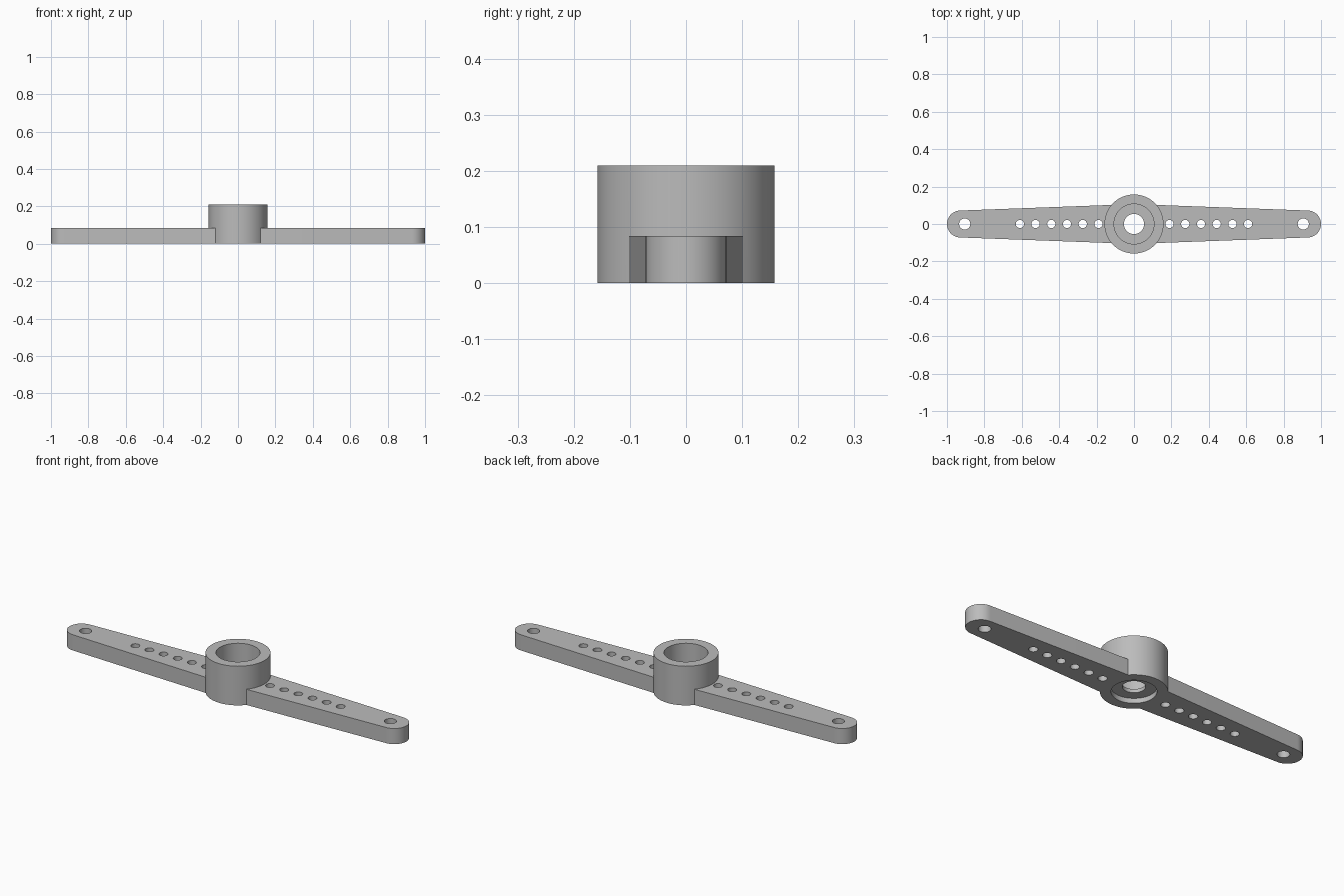
import bpy, bmesh
from math import sin, cos, pi, radians

cube = bpy.data.objects.get("Cube")
if cube:
    bpy.data.objects.remove(cube, do_unlink=True)

GREY = (0.5, 0.5, 0.5, 1)
mat = bpy.data.materials.new("grey plastic")
mat.use_nodes = True
mat.diffuse_color = GREY
mat.node_tree.nodes["Principled BSDF"].inputs["Base Color"].default_value = GREY

ARM_H, HUB_H, HUB_R = 0.084, 0.21, 0.158
TIP_R, ROOT_X, ROOT_Y = 0.072, 0.12, 0.102


def add_prism(bm, outline, z0, z1):
    """Extrude a closed counter-clockwise outline from z0 to z1."""
    low = [bm.verts.new((x, y, z0)) for x, y in outline]
    high = [bm.verts.new((x, y, z1)) for x, y in outline]
    bm.faces.new(low[::-1])
    bm.faces.new(high)
    n = len(outline)
    for i in range(n):
        j = (i + 1) % n
        bm.faces.new((low[i], low[j], high[j], high[i]))


def circle(x, r, n):
    return [(x + r * cos(2 * pi * i / n), r * sin(2 * pi * i / n)) for i in range(n)]


def make_object(name, prisms):
    bm = bmesh.new()
    for outline, z0, z1 in prisms:
        add_prism(bm, outline, z0, z1)
    mesh = bpy.data.meshes.new(name)
    bm.to_mesh(mesh)
    bm.free()
    mesh.materials.append(mat)
    obj = bpy.data.objects.new(name, mesh)
    bpy.context.collection.objects.link(obj)
    return obj


# Tapered double arm with rounded tips
tip = [(1 - TIP_R + TIP_R * cos(a), TIP_R * sin(a))
       for a in (pi * (i / 24 - 0.5) for i in range(25))]
half = [(ROOT_X, -ROOT_Y)] + tip + [(ROOT_X, ROOT_Y)]
outline = half + [(-x, -y) for x, y in half]
horn = make_object("double_arm_with_hub", [(outline, 0, ARM_H)])

# Hub joined to the arm, then socket, recess, screw hole and arm holes cut out
hub = make_object("hub_body", [(circle(0, HUB_R, 64), 0, HUB_H)])
socket = make_object("socket_cutter", [(circle(0, 0.107, 64), 0.045, 0.3)])
recess = make_object("recess_cutter", [(circle(0, 0.107, 64), -0.1, 0.026)])
screw = make_object("screw_hole_cutter", [(circle(0, 0.054, 48), -0.2, 0.4)])
small = [(0.19 + 0.084 * i, 0.022) for i in range(6)]
holes = make_object("arm_hole_cutter",
                    [(circle(side * x, r, 24), -0.1, 0.2)
                     for side in (-1, 1) for x, r in small + [(0.905, 0.03)]])

tools = [(hub, 'UNION')] + [(c, 'DIFFERENCE') for c in (socket, recess, screw, holes)]
bpy.ops.object.select_all(action='DESELECT')
bpy.context.view_layer.objects.active = horn
horn.select_set(True)
for tool, operation in tools:
    mod = horn.modifiers.new(tool.name, 'BOOLEAN')
    mod.operation = operation
    mod.solver = 'EXACT'
    mod.object = tool
    bpy.ops.object.modifier_apply(modifier=mod.name)
    bpy.data.objects.remove(tool, do_unlink=True)

bpy.ops.object.shade_smooth_by_angle(angle=radians(30))
